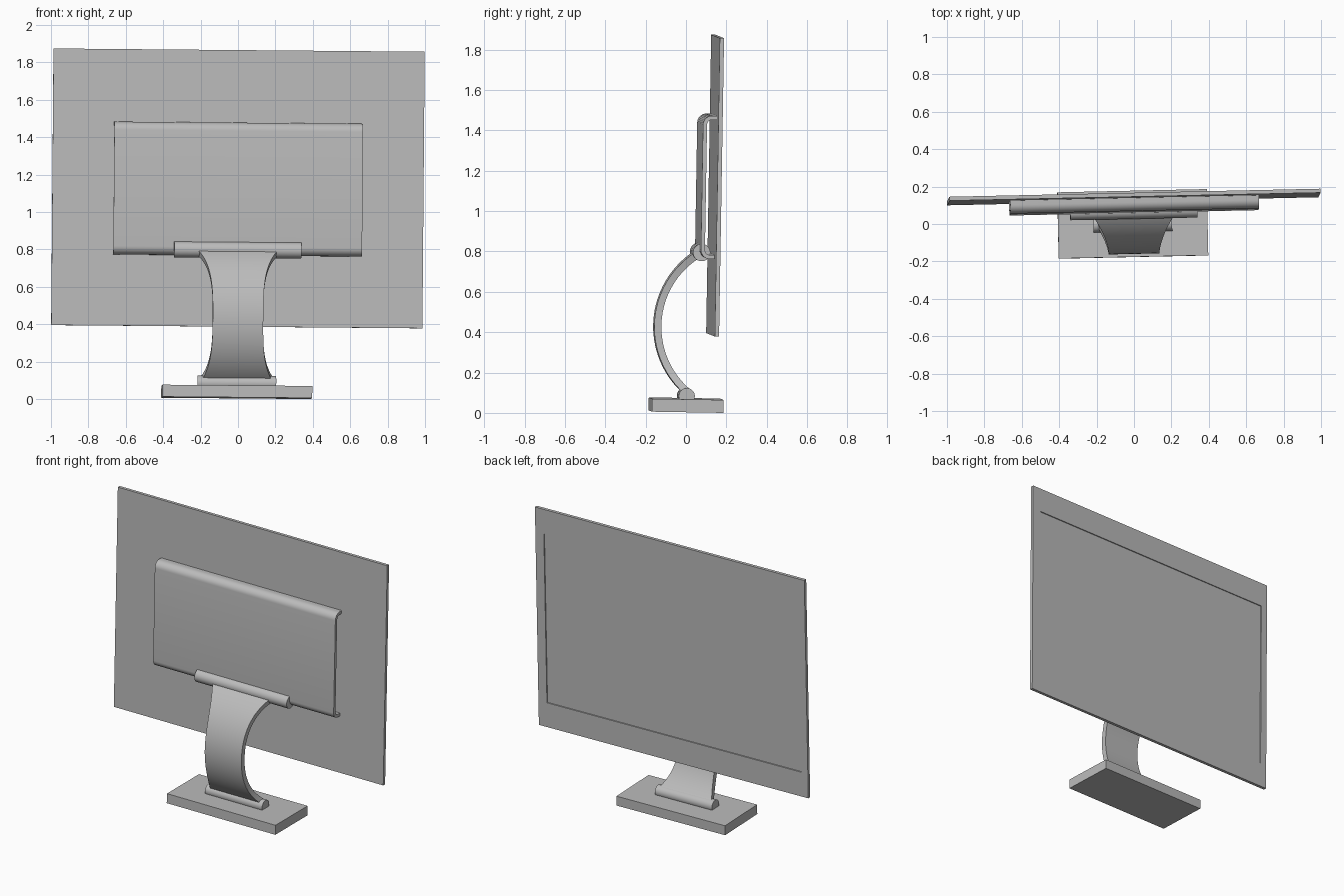
import bpy, bmesh
from math import radians, sin, cos
from mathutils import Matrix, Vector

if "Cube" in bpy.data.objects:
    bpy.data.objects.remove(bpy.data.objects["Cube"], do_unlink=True)

# One grey finish for the whole display
GREY = (0.5, 0.5, 0.5, 1)
grey = bpy.data.materials.new("satin_grey")
grey.use_nodes = True
grey.diffuse_color = GREY
grey.node_tree.nodes["Principled BSDF"].inputs["Base Color"].default_value = GREY

# The whole display leans and turns very slightly
POSE = (Matrix.Translation((-0.007, 0, 0.0065))
        @ Matrix.Rotation(radians(1.25), 4, 'Z')
        @ Matrix.Rotation(radians(-0.95), 4, 'X')
        @ Matrix.Rotation(radians(0.5), 4, 'Y'))


def finish(name, bm, smooth=True):
    bmesh.ops.recalc_face_normals(bm, faces=bm.faces)
    mesh = bpy.data.meshes.new(name)
    bm.to_mesh(mesh)
    bm.free()
    mesh.transform(POSE)
    mesh.materials.append(grey)
    ob = bpy.data.objects.new(name, mesh)
    bpy.context.collection.objects.link(ob)
    if smooth:
        bpy.ops.object.select_all(action='DESELECT')
        ob.select_set(True)
        bpy.context.view_layer.objects.active = ob
        bpy.ops.object.shade_smooth_by_angle(angle=radians(35))
    return ob


def box_mesh(centre, size):
    bm = bmesh.new()
    bmesh.ops.create_cube(bm, size=1)
    bm.transform(Matrix.Translation(centre) @ Matrix.Diagonal((*size, 1)))
    bm.normal_update()
    return bm


def rod(name, centre, radius, length):
    bm = bmesh.new()
    bmesh.ops.create_cone(bm, cap_ends=True, segments=32, radius1=radius,
                          radius2=radius, depth=length)
    bm.transform(Matrix.Translation(centre) @ Matrix.Rotation(radians(90), 4, 'Y'))
    finish(name, bm)


def strip(name, outer, inner, widths):
    """Sheet swept along x between two (y, z) paths, with a half width per point."""
    bm = bmesh.new()
    rings = []
    for (y0, z0), (y1, z1), w in zip(outer, inner, widths):
        corners = ((-w, y0, z0), (w, y0, z0), (w, y1, z1), (-w, y1, z1))
        rings.append([bm.verts.new(c) for c in corners])
    for a, b in zip(rings, rings[1:]):
        for i in range(4):
            j = (i + 1) % 4
            bm.faces.new((a[i], a[j], b[j], b[i]))
    bm.faces.new(rings[0])
    bm.faces.new(rings[-1])
    finish(name, bm)


def arc(cy, cz, radius, start, end, steps):
    angles = [radians(start + (end - start) * i / steps) for i in range(steps + 1)]
    return [(cy - radius * cos(a), cz + radius * sin(a)) for a in angles]


# Foot
finish("base", box_mesh((0, 0, 0.032), (0.8, 0.354, 0.064)), smooth=False)

# Pivot rods at both ends of the arm
rod("base_pivot", (0, -0.002, 0.078), 0.04, 0.42)
rod("bracket_hinge", (0, 0.057, 0.792), 0.043, 0.68)

# Bowed arm, flaring towards its ends
LOW, HIGH, STEPS = -50, 56, 32
flare = [0.135 + 0.09 * abs((LOW + (HIGH - LOW) * i / STEPS) / 58) ** 3
         for i in range(STEPS + 1)]
strip("arm", arc(0.276, 0.425, 0.443, LOW, HIGH, STEPS),
      arc(0.276, 0.425, 0.408, LOW, HIGH, STEPS), flare)

# Folded mounting bracket with rounded corners, open at the sides
FRONT, BACK, TOP, BOTTOM, SHEET = 0.046, 0.117, 1.473, 0.763, 0.02


def bracket_path(inset):
    r, bend = 0.045, 0.045 - inset
    return ([(BACK, BOTTOM + inset)]
            + arc(FRONT + r, BOTTOM + r, bend, -90, 0, 8)
            + arc(FRONT + r, TOP - r, bend, 0, 90, 8)
            + [(BACK, TOP - inset)])


outer = bracket_path(0)
strip("mounting_bracket", outer, bracket_path(SHEET), [0.665] * len(outer))

# Display panel with a shallow recessed screen on the back
panel = box_mesh((0, 0.1255, 1.122), (1.985, 0.021, 1.479))
screen = max(panel.faces, key=lambda f: f.normal.y)
bmesh.ops.inset_individual(panel, faces=[screen], thickness=0.06)
for v in screen.verts:
    v.co.x = 0.93 if v.co.x > 0 else -0.945
    v.co.z = 1.122 + (0.574 if v.co.z > 1.122 else -0.574)
panel.normal_update()
bmesh.ops.inset_individual(panel, faces=[screen], thickness=0.001, depth=-0.006)
finish("display_panel", panel, smooth=False)
